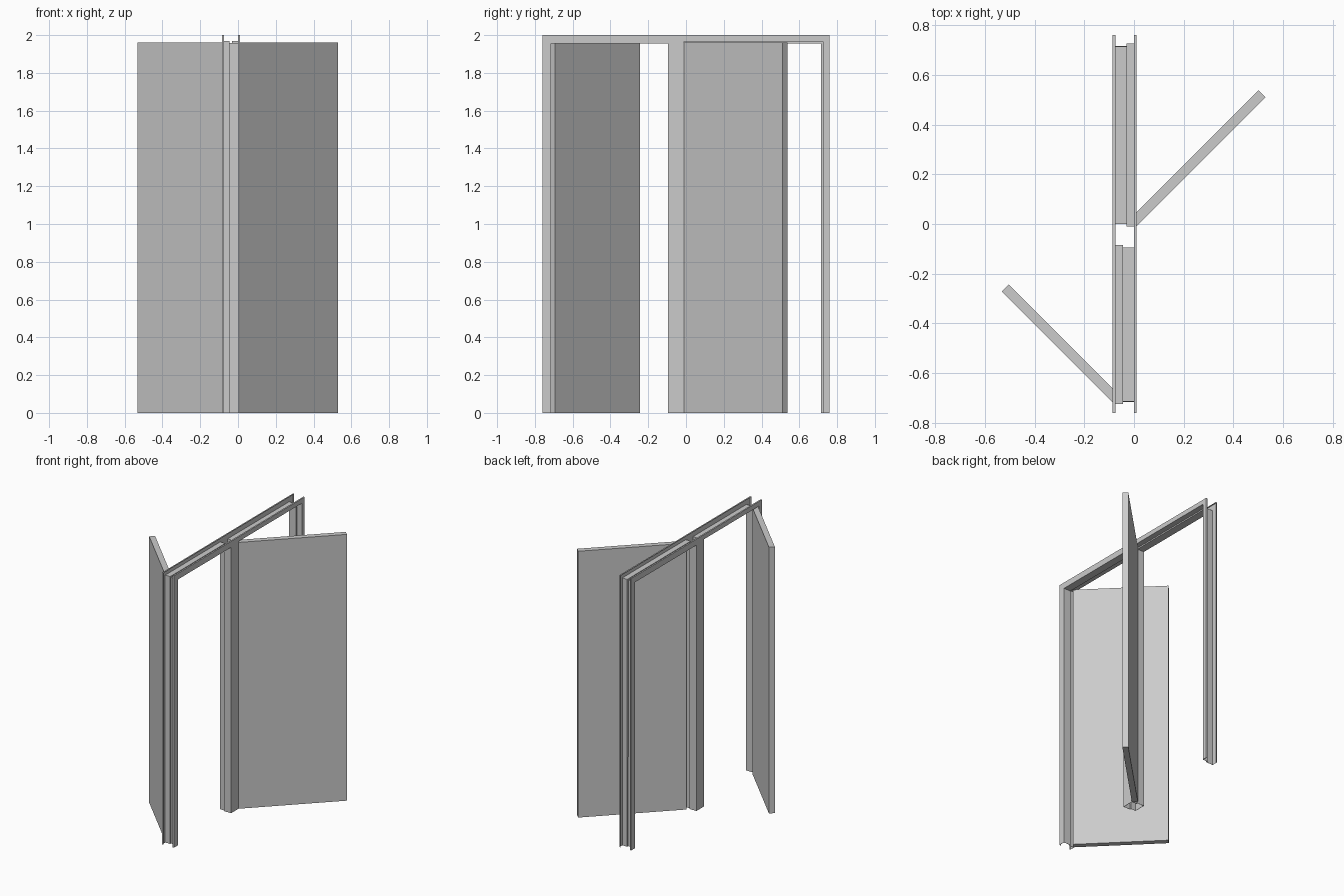
import bpy, bmesh, math
from mathutils import Matrix

if "Cube" in bpy.data.objects:
    bpy.data.objects.remove(bpy.data.objects["Cube"])

HALF, TOP = 0.76, 2.0            # outer half length and height of the frame
XB, XF, LIP = -0.085, 0.01, 0.01  # the two frame faces and their folded lip
# each opening: (x where the rebate steps, profile on the XB side, profile on the XF side)
# with a profile being (y start, y end, head height)
OPENINGS = [
    (-0.045, (-0.725, -0.085, 1.967), (-0.715, -0.095, 1.957)),
    (-0.030, (0.0, 0.715, 1.957), (-0.01, 0.727, 1.967)),
]


def outline(x, p):
    """Bottom - top - top - bottom path round an opening at depth x."""
    a, b, h = p
    return [(x, a, 0), (x, a, h), (x, b, h), (x, b, 0)]


def strip(bm, paths):
    """Bridge consecutive paths with quads."""
    rows = [[bm.verts.new(c) for c in p] for p in paths]
    for r, s in zip(rows, rows[1:]):
        for i in range(len(r) - 1):
            bm.faces.new((r[i], r[i + 1], s[i + 1], s[i]))


# Folded sheet frame: two faces with lips, joined by rebated linings
bm = bmesh.new()
for x, lip_x, side in ((XB, XB + LIP, 1), (XF, XF - LIP, 2)):
    outer = outline(x, (-HALF, HALF, TOP))
    pts = list(outer)
    for o in reversed(OPENINGS):
        pts += reversed(outline(x, o[side]))
    bm.faces.new([bm.verts.new(c) for c in pts])
    strip(bm, [outer, outline(lip_x, (-HALF, HALF, TOP))])
for step, back, front in OPENINGS:
    strip(bm, [outline(XB, back), outline(step, back),
               outline(step, front), outline(XF, front)])
bmesh.ops.remove_doubles(bm, verts=bm.verts, dist=0.0001)
bmesh.ops.recalc_face_normals(bm, faces=bm.faces)
mesh = bpy.data.meshes.new("double_door_frame")
bm.to_mesh(mesh)
bm.free()
frame = bpy.data.objects.new("double_door_frame", mesh)
bpy.context.collection.objects.link(frame)
sheet = frame.modifiers.new("sheet_thickness", 'SOLIDIFY')
sheet.thickness = 0.002
sheet.offset = 0


# Door leaves, each swung 45 degrees about its hinge corner
def door(name, hinge, width, thickness, angle, height=1.96):
    bm = bmesh.new()
    bmesh.ops.create_cube(bm, size=1)
    bmesh.ops.translate(bm, verts=bm.verts, vec=(0.5, 0.5, 0.5))
    bmesh.ops.scale(bm, verts=bm.verts, vec=(thickness, width, height))
    mesh = bpy.data.meshes.new(name)
    bm.to_mesh(mesh)
    bm.free()
    ob = bpy.data.objects.new(name, mesh)
    ob.location = (*hinge, 0)
    ob.rotation_euler.z = math.radians(angle)
    bpy.context.collection.objects.link(ob)
    return ob


door("narrow_door_leaf", (-0.082, -0.723), 0.637, 0.04, 45)
wide = door("wide_door_leaf", (0.01, -0.01), 0.735, 0.04, -45)
# this leaf's thickness lies on the other side of its hinge line
wide.data.transform(Matrix.Translation((-0.04, 0, 0)))
